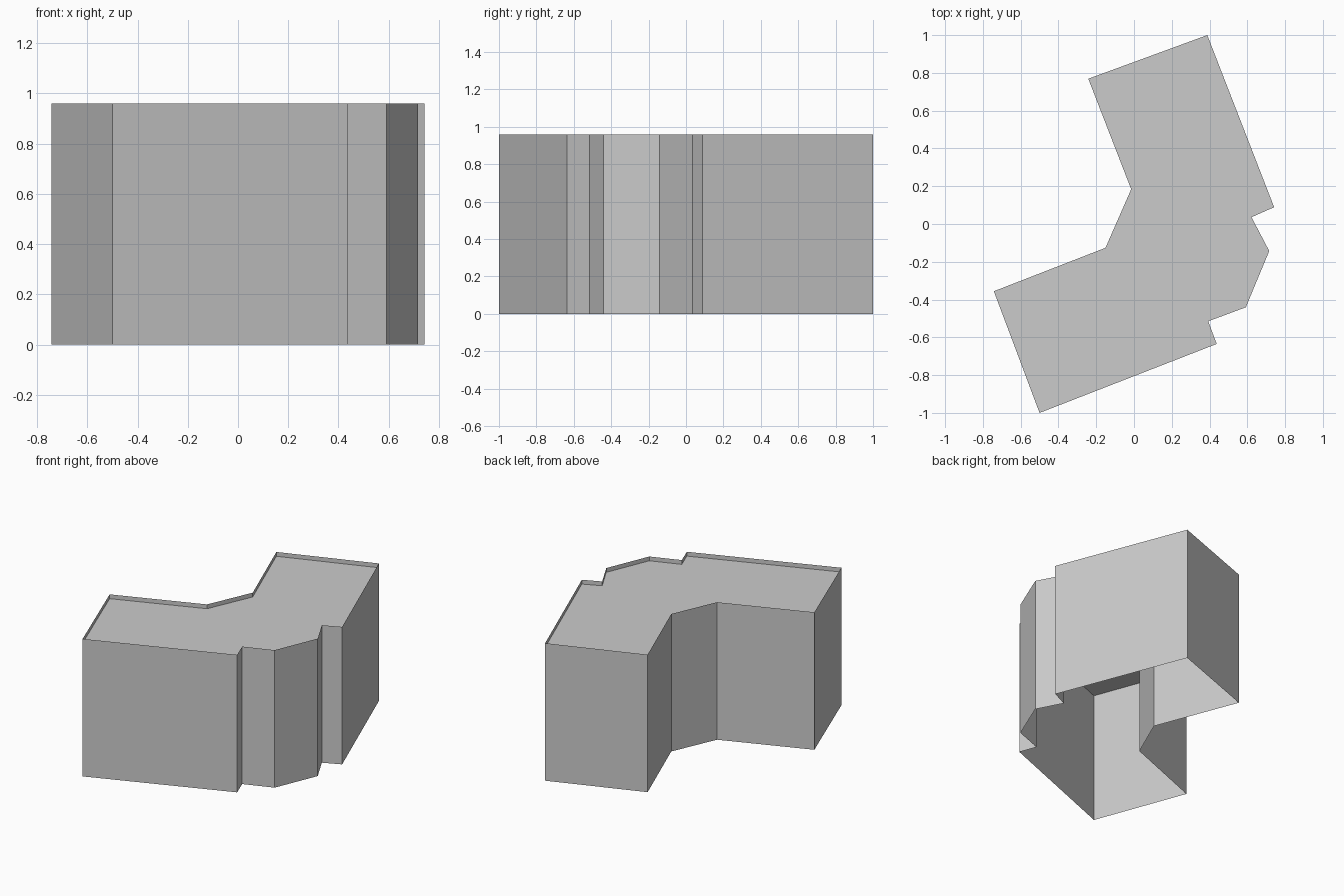
import bpy, bmesh

if "Cube" in bpy.data.objects:
    bpy.data.objects.remove(bpy.data.objects["Cube"])

WALL_TOP = 0.96
ROOF_Z = 0.93

# Angled footprint, clockwise from the rear corner
FOOTPRINT = [
    (0.388, 1.0), (0.742, 0.089), (0.622, 0.036), (0.716, -0.143),
    (0.592, -0.441), (0.393, -0.515), (0.438, -0.635), (-0.50, -1.0),
    (-0.742, -0.356), (-0.151, -0.126), (-0.015, 0.184), (-0.242, 0.769),
]


def make_object(name, bm):
    mesh = bpy.data.meshes.new(name)
    bm.to_mesh(mesh)
    bm.free()
    obj = bpy.data.objects.new(name, mesh)
    bpy.context.collection.objects.link(obj)
    return obj


def ring(bm, z):
    return [bm.verts.new((x, y, z)) for x, y in reversed(FOOTPRINT)]


# Outer walls: thin sheets, open below, rising past the roof as a parapet
bm = bmesh.new()
low, high = ring(bm, 0.0), ring(bm, WALL_TOP)
for i in range(len(low)):
    j = (i + 1) % len(low)
    bm.faces.new((low[i], low[j], high[j], high[i]))
make_object("outer_walls", bm)

# Flat roof set just below the parapet
bm = bmesh.new()
roof = bm.faces.new(ring(bm, ROOF_Z))
bmesh.ops.triangulate(bm, faces=[roof])
make_object("flat_roof", bm)
